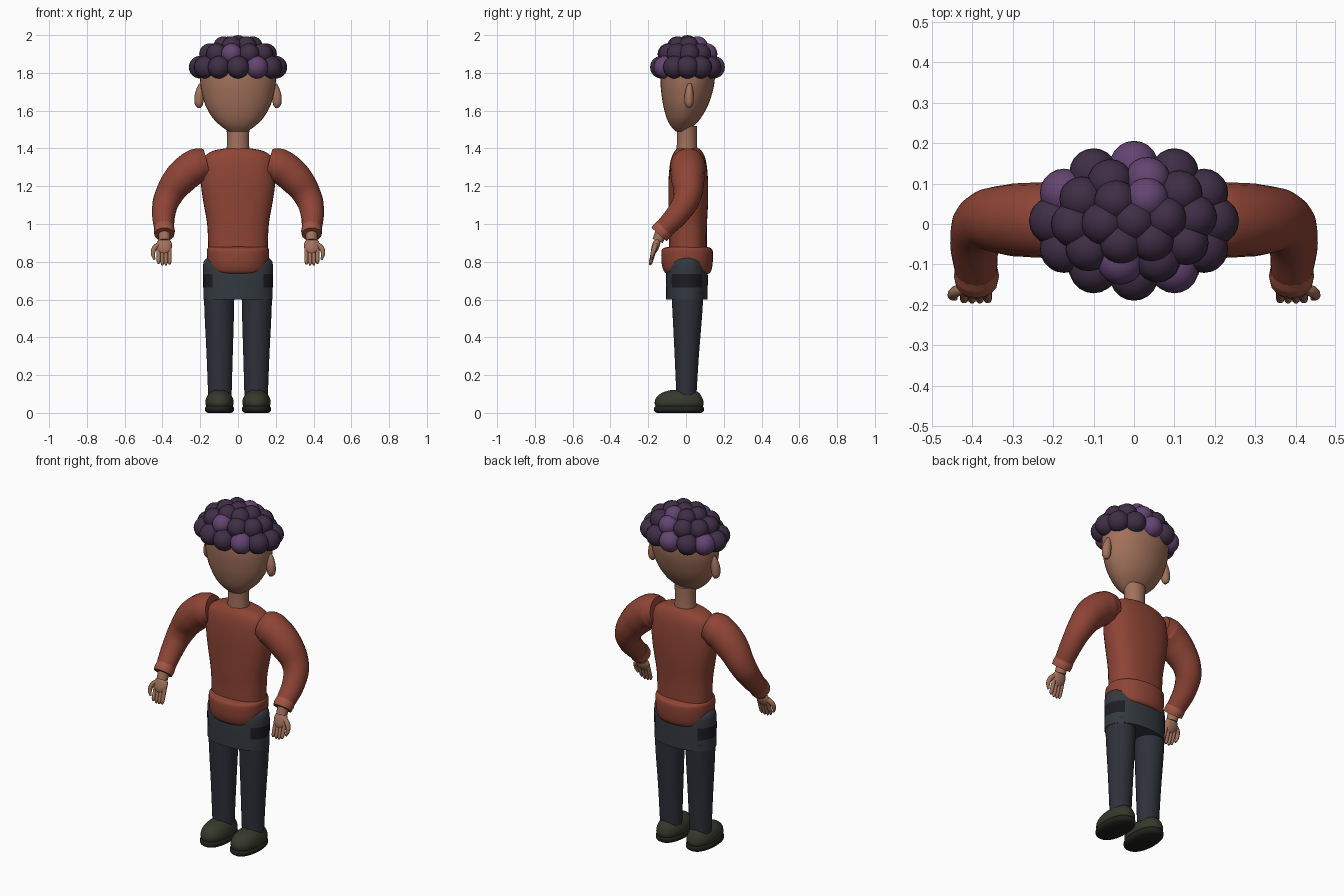
import bpy, bmesh, math
from mathutils import Matrix, Vector

cube = bpy.data.objects.get("Cube")
if cube:
    bpy.data.objects.remove(cube, do_unlink=True)

parts = []


def material(name, r, g, b):
    m = bpy.data.materials.new(name)
    m.use_nodes = True
    m.diffuse_color = (r, g, b, 1)
    m.node_tree.nodes["Principled BSDF"].inputs["Base Color"].default_value = (r, g, b, 1)
    m.node_tree.nodes["Principled BSDF"].inputs["Roughness"].default_value = 0.8
    return m


SKIN = material("skin brown", .36, .165, .105)
SWEATER = material("sweater rust", .27, .058, .036)
CUFF = material("cuff light rust", .36, .09, .055)
HIP = material("trouser slate", .034, .041, .05)
LEG = material("trouser dark blue", .028, .03, .042)
POCKET = material("pocket black", .012, .012, .016)
SHOE = material("shoe olive", .036, .04, .024)
SOLE = material("sole dark olive", .014, .016, .011)
HAIR = material("hair dark plum", .05, .027, .06)
HAIR_LIGHT = material("hair light plum", .125, .058, .165)


def finish(name, bm, *mats):
    me = bpy.data.meshes.new(name)
    bmesh.ops.recalc_face_normals(bm, faces=bm.faces)
    bm.to_mesh(me)
    bm.free()
    for m in mats:
        me.materials.append(m)
    ob = bpy.data.objects.new(name, me)
    bpy.context.collection.objects.link(ob)
    parts.append(ob)
    return ob


def spline(secs, steps):
    """Smooth interpolation through the section tuples."""
    out = []
    for i in range(len(secs) - 1):
        p = [Vector(secs[min(max(i + k, 0), len(secs) - 1)]) for k in (-1, 0, 1, 2)]
        for s in range(steps):
            t = s / steps
            out.append(p[1] + t / 2 * (p[2] - p[0] + t * (2 * p[0] - 5 * p[1] + 4 * p[2] - p[3]
                       + t * (3 * (p[1] - p[2]) + p[3] - p[0]))))
    return out + [Vector(secs[-1])]


def loft(name, secs, *mats, power=2, n=36, steps=3):
    """Sections are (z, x centre, y centre, x radius, y radius)."""
    bm = bmesh.new()
    rings = []
    for z, cx, cy, rx, ry in spline(secs, steps):
        ring = []
        for i in range(n):
            a = math.tau * i / n
            c, s = math.cos(a), math.sin(a)
            ring.append(bm.verts.new((cx + rx * math.copysign(abs(c) ** (2 / power), c),
                                      cy + ry * math.copysign(abs(s) ** (2 / power), s), z)))
        rings.append(ring)
    for a, b in zip(rings, rings[1:]):
        for i in range(n):
            j = (i + 1) % n
            bm.faces.new((a[i], a[j], b[j], b[i]))
    bm.faces.new(rings[0])
    bm.faces.new(rings[-1])
    return finish(name, bm, *mats)


def tube(name, pts, mat, res=5):
    """Points are (x, y, z, radius)."""
    cu = bpy.data.curves.new(name, "CURVE")
    cu.dimensions = "3D"
    cu.bevel_depth = 1
    cu.bevel_resolution = res
    cu.resolution_u = 8
    cu.use_fill_caps = True
    sp = cu.splines.new("BEZIER")
    sp.bezier_points.add(len(pts) - 1)
    for bp, (x, y, z, r) in zip(sp.bezier_points, pts):
        bp.co, bp.radius = (x, y, z), r
        bp.handle_left_type = bp.handle_right_type = "AUTO"
    ob = bpy.data.objects.new(name, cu)
    bpy.context.collection.objects.link(ob)
    cu.materials.append(mat)
    bpy.ops.object.select_all(action="DESELECT")
    ob.select_set(True)
    bpy.context.view_layer.objects.active = ob
    bpy.ops.object.convert(target="MESH")
    parts.append(bpy.context.view_layer.objects.active)


def ball(bm, co, size, tilt=0, mat=0):
    m = Matrix.Translation(co) @ Matrix.Rotation(tilt, 4, "X") @ Matrix.Diagonal((*size, 1))
    new = bmesh.ops.create_uvsphere(bm, u_segments=20, v_segments=12, radius=1, matrix=m)
    for f in {f for v in new["verts"] for f in v.link_faces}:
        f.material_index = mat


# Head with a dark scalp, and neck
head = loft("head", [(1.49, 0, -.025, .05, .03), (1.52, 0, -.02, .092, .062),
                     (1.56, 0, -.012, .133, .09), (1.62, 0, -.003, .169, .116),
                     (1.68, 0, .003, .188, .132), (1.75, 0, .008, .2, .143),
                     (1.82, 0, .01, .196, .14), (1.88, 0, .01, .16, .11),
                     (1.92, 0, .01, .09, .06)], SKIN, HAIR)
for f in head.data.polygons:
    f.material_index = int(f.center.z > 1.81)
loft("neck", [(1.37, 0, .005, .062, .056), (1.45, 0, .005, .058, .053),
              (1.52, 0, .005, .062, .053)], SKIN)

# Curly hair: rings of balls (count, x radius, y radius, z, ball size, turn, light ones)
bm = bmesh.new()
for n, rx, ry, z, r, turn, light in ((12, .2, .138, 1.83, .06, 0, (1, 6, 8)),
                                     (10, .15, .105, 1.9, .056, -13, (0, 5)),
                                     (6, .078, .06, 1.94, .053, -24, (3,)),
                                     (1, 0, 0, 1.947, .053, 0, ())):
    for i in range(n):
        a = math.radians(turn) + math.tau * i / n
        ball(bm, (rx * math.sin(a), .008 - ry * math.cos(a), z), (r, r, r), mat=int(i in light))
finish("curly_hair", bm, HAIR, HAIR_LIGHT)

# Sweater body and hem
loft("sweater_body", [(.84, 0, .01, .157, .1), (.95, 0, .01, .16, .1), (1.02, 0, .01, .166, .102),
                      (1.12, 0, .012, .184, .105), (1.22, 0, .012, .197, .105),
                      (1.31, 0, .012, .193, .098), (1.36, 0, .012, .175, .086),
                      (1.388, 0, .012, .13, .07), (1.4, 0, .01, .07, .058)], SWEATER, power=2.4)
loft("sweater_hem", [(.735, 0, .008, .13, .1), (.745, 0, .008, .147, .122),
                     (.79, 0, .006, .161, .135), (.855, 0, .006, .165, .136),
                     (.872, 0, .006, .161, .125), (.88, 0, .01, .155, .098)], SWEATER, power=2.2)

# Hips with dark pocket patches on the sides
hips = loft("trouser_hips", [(.6, 0, .005, .183, .11), (.665, 0, .005, .184, .11),
                             (.735, 0, .005, .185, .11), (.8, 0, .005, .182, .1),
                             (.825, 0, .005, .155, .07)], HIP, POCKET, power=2.2, n=48)
for f in hips.data.polygons:
    c = f.center
    f.material_index = int(.66 < c.z < .74 and abs(c.x) > .135 and abs(c.y) < .085)

for s, side in ((1, "left"), (-1, "right")):
    # Ear
    loft(side + "_ear", [(1.615, s * .205, .016, .008, .008), (1.635, s * .207, .016, .022, .022),
                         (1.68, s * .204, .016, .026, .024), (1.72, s * .198, .018, .02, .017),
                         (1.745, s * .195, .02, .01, .008)], SKIN, n=16)

    # Leg and shoe
    loft(side + "_leg", [(.09, s * .096, .002, .062, .053), (.3, s * .097, .004, .069, .064),
                         (.5, s * .099, .007, .077, .077), (.64, s * .1, .008, .081, .085)], LEG)
    loft(side + "_shoe", [(.028, s * .098, -.036, .066, .122), (.05, s * .098, -.036, .075, .13),
                          (.08, s * .098, -.036, .07, .122), (.105, s * .098, -.03, .053, .1),
                          (.12, s * .098, -.02, .028, .065)], SHOE, power=2.2)
    loft(side + "_sole", [(0, s * .098, -.037, .062, .118), (.01, s * .098, -.037, .076, .131),
                          (.026, s * .098, -.037, .077, .132), (.036, s * .098, -.037, .07, .125)],
         SOLE, power=2.2)

    # Sleeve and cuff
    tube(side + "_sleeve", [(s * .165, .012, 1.32, .08), (s * .215, .01, 1.308, .094),
                            (s * .3, .01, 1.245, .09), (s * .372, .005, 1.14, .073),
                            (s * .392, -.035, 1.065, .063), (s * .39, -.135, .955, .05)], SWEATER, 7)
    tube(side + "_cuff", [(s * .39, -.112, .98, .053), (s * .39, -.128, .962, .056),
                          (s * .39, -.143, .945, .053)], CUFF, 6)

    # Hand: wrist, palm, four fingers and an outer thumb
    tube(side + "_wrist", [(s * .39, -.13, .96, .033), (s * .39, -.15, .91, .03)], SKIN)
    bm = bmesh.new()
    ball(bm, (s * .391, -.16, .885), (.042, .02, .048), tilt=-.35)
    finish(side + "_palm", bm, SKIN)
    for i, drop in enumerate((.004, 0, 0, .008)):
        x = s * (.362 + i * .0195)
        tube(f"{side}_finger_{i + 1}", [(x, -.163, .875, .011), (x, -.177, .83, .011),
                                        (x, -.187, .795 + drop, .01),
                                        (x, -.19, .782 + drop, .005)], SKIN, 3)
    tube(side + "_thumb", [(s * .415, -.158, .895, .014), (s * .443, -.168, .87, .014),
                           (s * .45, -.178, .84, .011), (s * .442, -.184, .812, .006)], SKIN, 3)

# Smooth shading with sharp edges kept
bpy.ops.object.select_all(action="DESELECT")
for ob in parts:
    ob.select_set(True)
bpy.context.view_layer.objects.active = parts[0]
bpy.ops.object.shade_smooth_by_angle(angle=math.radians(40))
